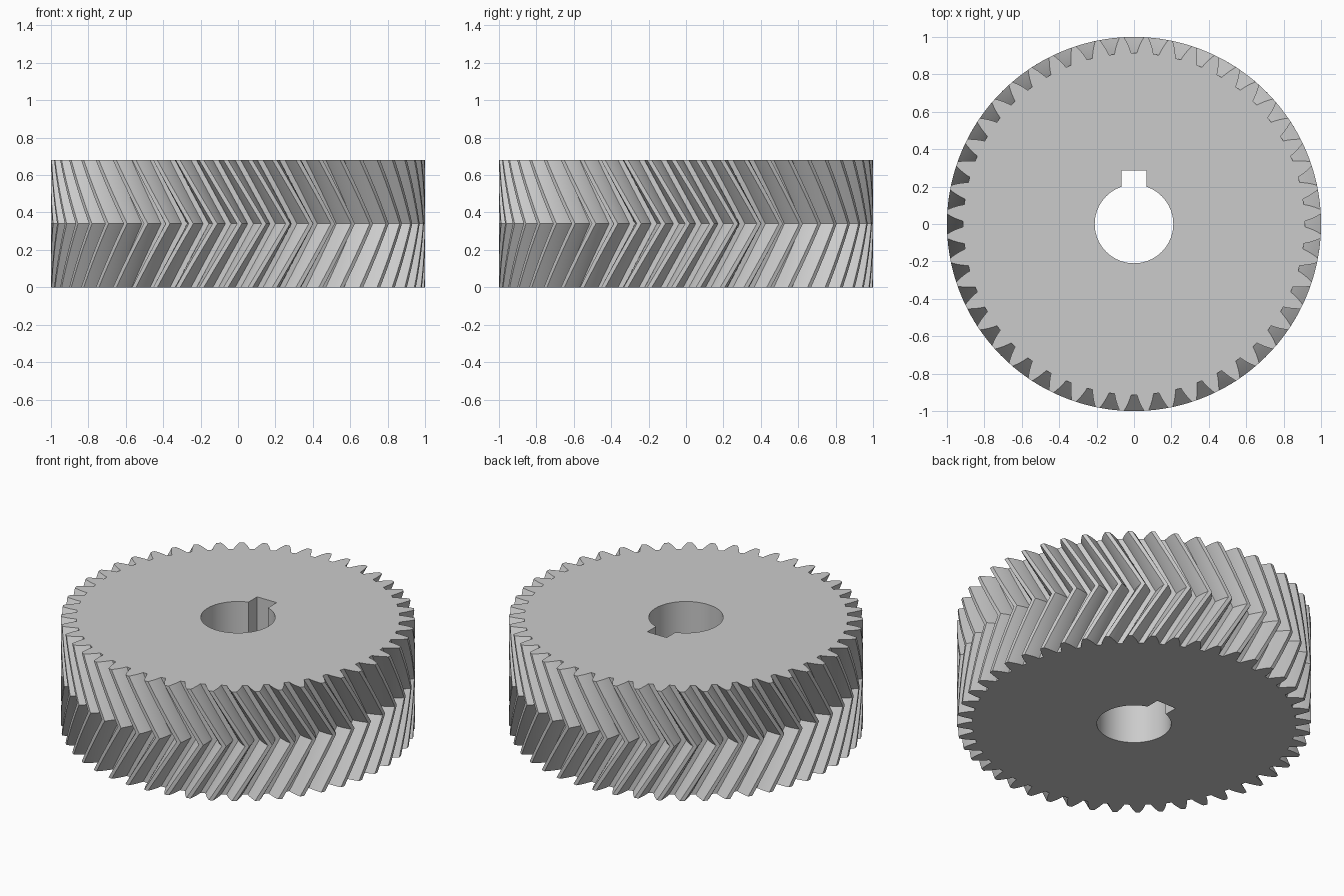
import bpy
import bmesh
from math import pi, sin, cos, tan, acos, asin, atan, sqrt, radians

cube = bpy.data.objects.get("Cube")
if cube:
    bpy.data.objects.remove(cube, do_unlink=True)

# Gear proportions
TEETH = 48
HEIGHT = 0.68
TIP = 1.0
MODULE = 2 * TIP / (TEETH + 2)
PITCH = TIP - MODULE
ROOT = PITCH - MODULE * 7 / 6
HELIX = radians(30)
PRESSURE = atan(tan(radians(20)) / cos(HELIX))
BASE = PITCH * cos(PRESSURE)
TWIST = HEIGHT / 2 * tan(HELIX) / PITCH
FLANK_STEPS = 6
SLICES = 6                      # per half, each side of the chevron
BORE, KEY_HALF, KEY_TOP = 0.21, 0.067, 0.285


def involute(angle):
    return tan(angle) - angle


def half_tooth(r):
    """Half the angular thickness of a tooth at radius r."""
    return 0.97 * pi / (2 * TEETH) + involute(PRESSURE) - involute(acos(BASE / r))


def tooth_outline():
    """Polar points of the whole toothed rim, counter-clockwise."""
    radii = [ROOT + (TIP - ROOT) * i / FLANK_STEPS for i in range(FLANK_STEPS + 1)]
    rising = [(r, -half_tooth(r)) for r in radii]
    tooth = rising + [(r, -a) for r, a in reversed(rising)]
    step = 2 * pi / TEETH
    return [(r, a + (k + 0.5) * step) for k in range(TEETH) for r, a in tooth]


def bore_outline(segments=72):
    """Polar points of the round bore with its square keyway."""
    start = pi / 2 + asin(KEY_HALF / BORE)
    sweep = 2 * pi - 2 * asin(KEY_HALF / BORE)
    pts = [(BORE, start + sweep * i / segments) for i in range(segments + 1)]
    corner_r = sqrt(KEY_HALF ** 2 + KEY_TOP ** 2)
    tilt = atan(KEY_HALF / KEY_TOP)
    return pts + [(corner_r, pi / 2 - tilt), (corner_r, pi / 2 + tilt)]


def skin(bm, outline, levels):
    """Stack an outline at (height, turn) levels and join the rings with quads."""
    rings = [[bm.verts.new((r * cos(a + turn), r * sin(a + turn), z)) for r, a in outline]
             for z, turn in levels]
    n = len(outline)
    for low, high in zip(rings, rings[1:]):
        for i in range(n):
            j = (i + 1) % n
            bm.faces.new((low[i], low[j], high[j], high[i]))
    return rings[0], rings[-1]


bm = bmesh.new()

# Chevron rim: the twist peaks at mid height and returns to zero
levels = []
for i in range(2 * SLICES + 1):
    t = i / (2 * SLICES)
    levels.append((HEIGHT * t, TWIST * (1 - abs(2 * t - 1))))
rim_ends = skin(bm, tooth_outline(), levels)

# Keyed bore
bore_ends = skin(bm, bore_outline(), [(0, 0), (HEIGHT, 0)])

# Flat end faces between rim and bore
for rim, bore, up in zip(rim_ends, bore_ends, (-1, 1)):
    edges = [bm.edges.get((ring[i - 1], ring[i]))
             for ring in (rim, bore) for i in range(len(ring))]
    bmesh.ops.triangle_fill(bm, edges=edges, use_beauty=True, normal=(0, 0, up))

bmesh.ops.recalc_face_normals(bm, faces=bm.faces[:])
mesh = bpy.data.meshes.new("herringbone_gear")
bm.to_mesh(mesh)
bm.free()

# Grey metal
steel = bpy.data.materials.new("grey_steel")
steel.use_nodes = True
colour = (0.6, 0.6, 0.6, 1)
steel.diffuse_color = colour
steel.node_tree.nodes["Principled BSDF"].inputs["Base Color"].default_value = colour
mesh.materials.append(steel)

gear = bpy.data.objects.new("herringbone_gear", mesh)
bpy.context.collection.objects.link(gear)
bpy.ops.object.select_all(action="DESELECT")
gear.select_set(True)
bpy.context.view_layer.objects.active = gear
bpy.ops.object.shade_smooth_by_angle(angle=radians(25))
